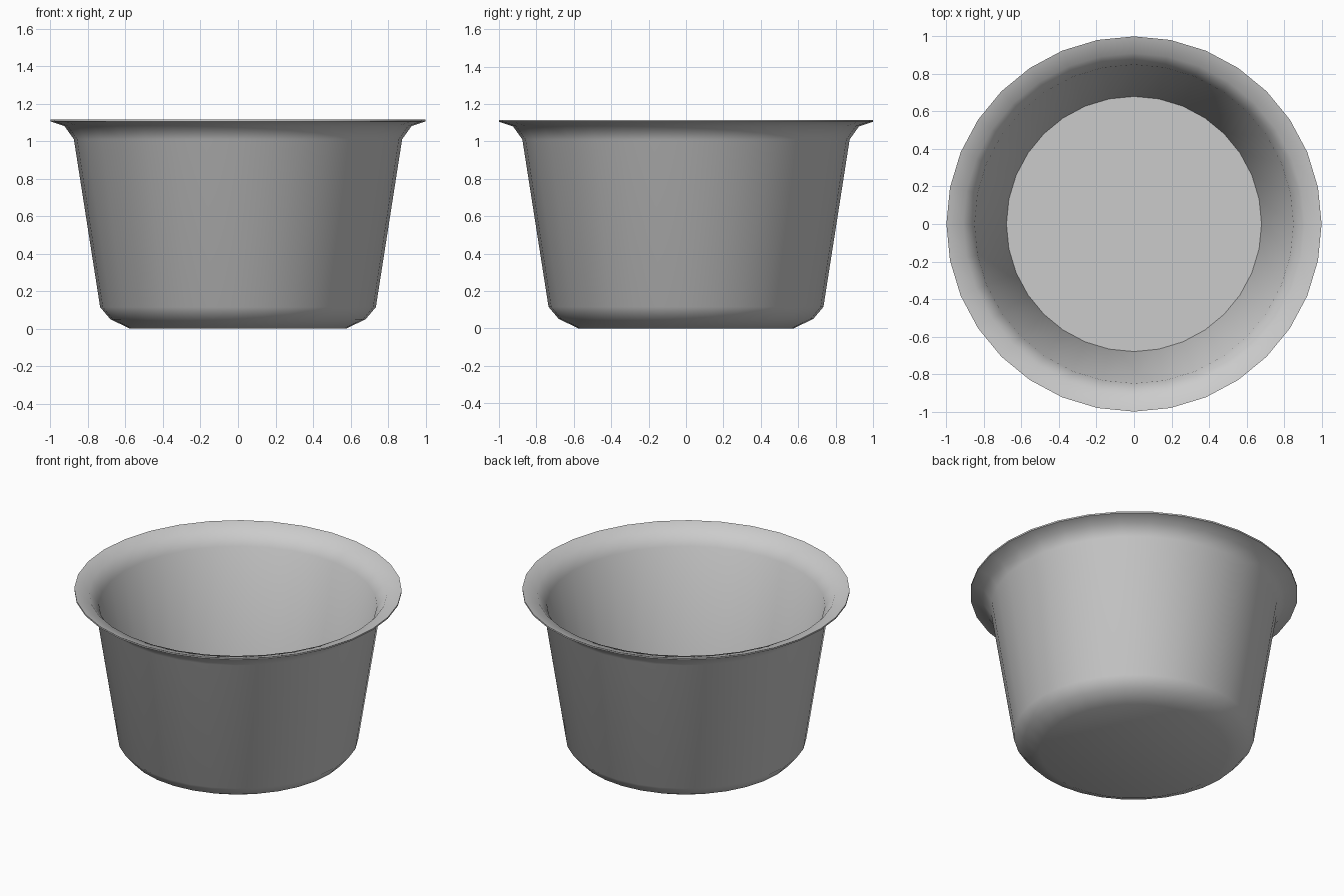
import bpy, bmesh, math

if "Cube" in bpy.data.objects:
    bpy.data.objects.remove(bpy.data.objects["Cube"])

SEGMENTS = 32

# One flat grey for the whole pot
grey = bpy.data.materials.new("grey_metal")
grey.diffuse_color = (0.6, 0.6, 0.6, 1)
grey.use_nodes = True
grey.node_tree.nodes["Principled BSDF"].inputs["Base Color"].default_value = grey.diffuse_color

# Radius, height: base, rounded heel, wall, flared rim, then inner wall and floor
profile = [(0.575, 0), (0.68, 0.05), (0.735, 0.115),
           (0.875, 1.01), (0.925, 1.08), (1.0, 1.105),
           (1.0, 1.115), (0.91, 1.09), (0.85, 1.01), (0.68, 0.08)]

bm = bmesh.new()
rings = []
for r, z in profile:
    rings.append([bm.verts.new((r * math.cos(a), r * math.sin(a), z))
                  for a in (2 * math.pi * i / SEGMENTS for i in range(SEGMENTS))])
for low, high in zip(rings, rings[1:]):
    for i in range(SEGMENTS):
        j = (i + 1) % SEGMENTS
        bm.faces.new((low[i], low[j], high[j], high[i]))

# Underside and inner floor
bm.faces.new(rings[0][::-1])
bm.faces.new(rings[-1])
bmesh.ops.recalc_face_normals(bm, faces=bm.faces)

mesh = bpy.data.meshes.new("pot")
bm.to_mesh(mesh)
bm.free()
mesh.materials.append(grey)
pot = bpy.data.objects.new("pot", mesh)
bpy.context.collection.objects.link(pot)

# Smooth walls, crisp floor and rim edges
bpy.context.view_layer.objects.active = pot
pot.select_set(True)
bpy.ops.object.shade_smooth_by_angle(angle=math.radians(50))
